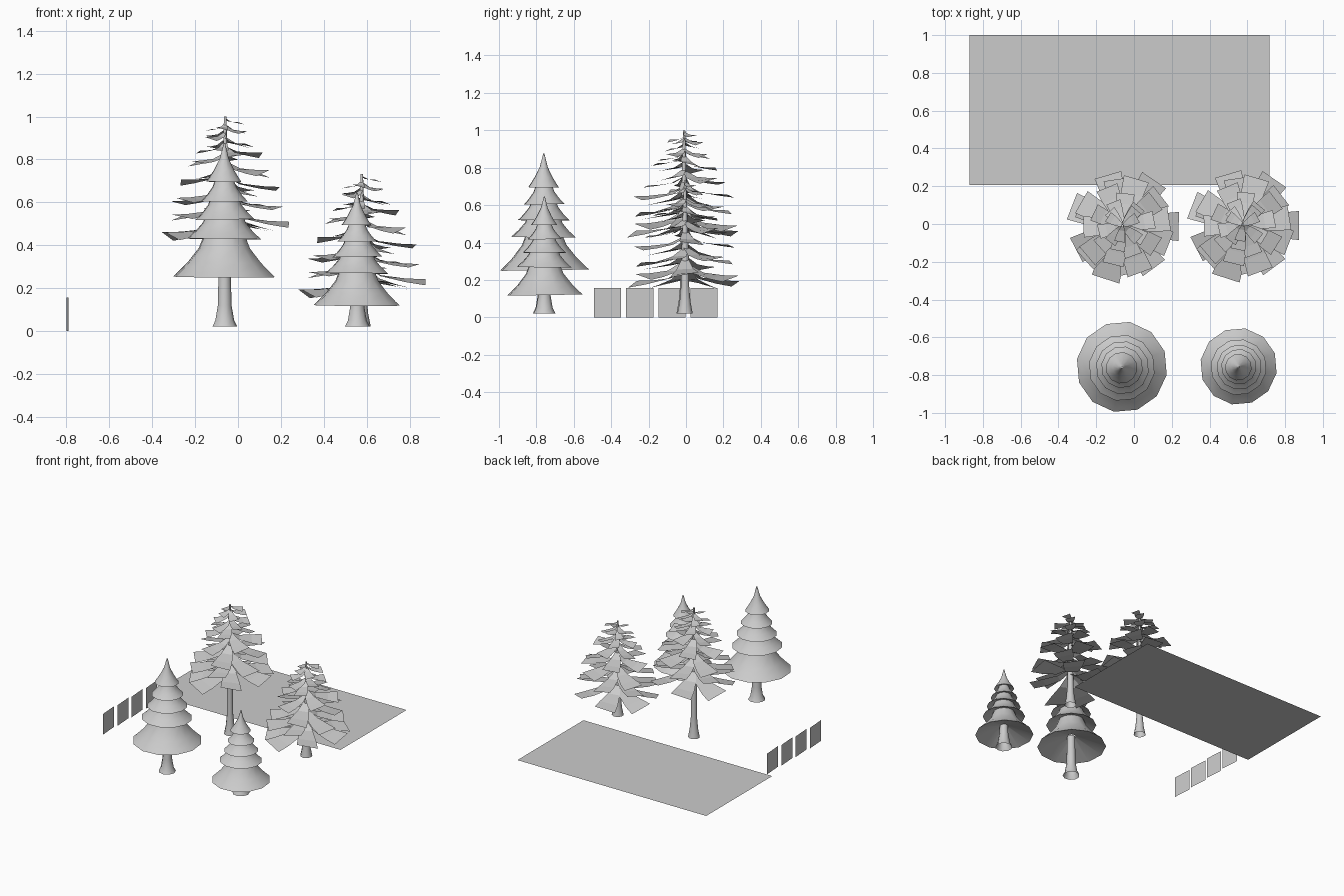
import bpy, bmesh, random
from math import sin, cos, tau, radians
from mathutils import Vector, Matrix

cube = bpy.data.objects.get("Cube")
if cube:
    bpy.data.objects.remove(cube)

grey = bpy.data.materials.new("plain_grey")
grey.use_nodes = True
grey.diffuse_color = (0.6, 0.6, 0.6, 1)
grey.node_tree.nodes["Principled BSDF"].inputs["Base Color"].default_value = (0.6, 0.6, 0.6, 1)


def finish(name, bm, location=(0, 0, 0), smooth=True):
    mesh = bpy.data.meshes.new(name)
    bm.to_mesh(mesh)
    bm.free()
    mesh.materials.append(grey)
    obj = bpy.data.objects.new(name, mesh)
    bpy.context.collection.objects.link(obj)
    obj.location = location
    if smooth:
        bpy.ops.object.select_all(action='DESELECT')
        obj.select_set(True)
        bpy.context.view_layer.objects.active = obj
        bpy.ops.object.shade_smooth_by_angle(angle=radians(40))


def lathe(bm, profile, sides):
    """Revolve a list of (radius, height), listed from the bottom up."""
    rings = [[bm.verts.new((r * cos(tau * i / sides), r * sin(tau * i / sides), z))
              for i in range(sides)] for r, z in profile]
    for low, high in zip(rings, rings[1:]):
        for i in range(sides):
            j = (i + 1) % sides
            bm.faces.new((low[i], low[j], high[j], high[i]))
    return [v for ring in rings for v in ring]


def trunk(name, profile, location):
    bm = bmesh.new()
    lathe(bm, profile, 9)
    finish(name, bm, location)


def skirt_tree(name, x, y, base, size):
    """Conifer made of flared skirts; base is the height of the lowest rim."""
    # rim radius, rim height, top radius, top height of each skirt
    skirts = [(0.24, 0.0, 0.085, 0.22), (0.175, 0.175, 0.08, 0.3), (0.14, 0.265, 0.06, 0.38),
              (0.11, 0.35, 0.04, 0.46), (0.083, 0.44, 0.003, 0.62)]
    bm = bmesh.new()
    for level, (rim, low, top, high) in enumerate(skirts):
        # hollow underside, then the flared outer face
        profile = [(rim * 0.12 * size, (low + rim * 0.35) * size)]
        for t in (0, 0.1, 0.3, 0.6, 1):
            radius = top + (rim - top) * (1 - t) ** 1.6
            profile.append((radius * size, (low + (high - low) * t) * size))
        verts = lathe(bm, profile, 12)
        tilt = Matrix.Rotation(radians(1), 3, Vector((cos(level * 2), sin(level * 2), 0)))
        bmesh.ops.rotate(bm, verts=verts, cent=(0, 0, high * size), matrix=tilt)
    bmesh.ops.rotate(bm, verts=bm.verts, matrix=Matrix.Rotation(radians(20), 3, 'Z'))
    finish(name + "_skirts", bm, (x, y, base))
    trunk(name + "_trunk", [(0.06, 0.02), (0.045, 0.05), (0.033, 0.12),
                            (0.028, base + 0.08)], (x, y, 0))


def branch(bm, angle, length, tip_z, drop):
    """A thin strip that widens, droops near the trunk and levels out."""
    roll = random.choice((-1, 1)) * random.uniform(0.1, 0.28)
    out = Vector((cos(angle), sin(angle), 0))
    side = Vector((-sin(angle), cos(angle), 0))
    half = 0.22 * length + 0.008
    previous = None
    for t, fall, width in ((0.03, 0, 0.28), (0.3, 0.62, 0.62), (0.68, 0.88, 0.92), (1, 1, 1.05)):
        centre = out * length * t + Vector((0, 0, tip_z + drop * (1 - fall)))
        across = (side + Vector((0, 0, roll * t))) * half * width
        pair = [bm.verts.new(centre - across), bm.verts.new(centre + across)]
        if previous:
            bm.faces.new((previous[0], pair[0], pair[1], previous[1]))
        previous = pair


def branch_tree(name, x, y, top):
    """Conifer made of whorls of drooping flat branches."""
    # reach, depth of the tips below the treetop, droop, number of branches
    whorls = [(0.29, 0.535, 0.08, 7), (0.262, 0.445, 0.06, 6), (0.257, 0.37, 0.06, 5),
              (0.22, 0.285, 0.05, 5), (0.175, 0.2, 0.04, 5), (0.138, 0.145, 0.035, 5),
              (0.11, 0.088, 0.03, 4), (0.09, 0.045, 0.02, 3)]
    random.seed(11)
    bm = bmesh.new()
    for level, (reach, depth, drop, count) in enumerate(whorls):
        for i in range(count):
            angle = tau * i / count + level * 0.66 + random.uniform(-0.1, 0.1)
            # whorls sit a little higher towards +x
            lift = 0.1 * reach * cos(angle) + random.uniform(-0.012, 0.012)
            branch(bm, angle, reach * random.uniform(0.94, 1.03), top - depth + lift, drop)
    finish(name + "_branches", bm, (x, y, 0), smooth=False)
    trunk(name + "_trunk", [(0.042, 0.02), (0.03, 0.08), (0.022, 0.17),
                            (0.02, top * 0.45), (0.006, top)], (x, y, 0))


def flat_panel(name, corners):
    bm = bmesh.new()
    bm.faces.new([bm.verts.new(c) for c in corners])
    finish(name, bm, smooth=False)


# Front pair of trees
skirt_tree("tall_skirt_tree", -0.063, -0.76, 0.253, 1.005)
skirt_tree("short_skirt_tree", 0.555, -0.757, 0.12, 0.85)

# Rear pair of trees
branch_tree("tall_branch_tree", -0.06, -0.01, 1.0)
branch_tree("short_branch_tree", 0.577, -0.005, 0.732)

# Ground sheet at the back
flat_panel("ground_sheet", [(-0.87, 0.207, 0.02), (0.717, 0.207, 0.02),
                            (0.717, 1.0, 0.02), (-0.87, 1.0, 0.02)])

# Row of upright cards
for n in range(4):
    y = -0.492 + 0.172 * n
    flat_panel(f"card_{n + 1}", [(-0.79, y, 0), (-0.8, y + 0.145, 0),
                                 (-0.8, y + 0.145, 0.157), (-0.79, y, 0.157)])
